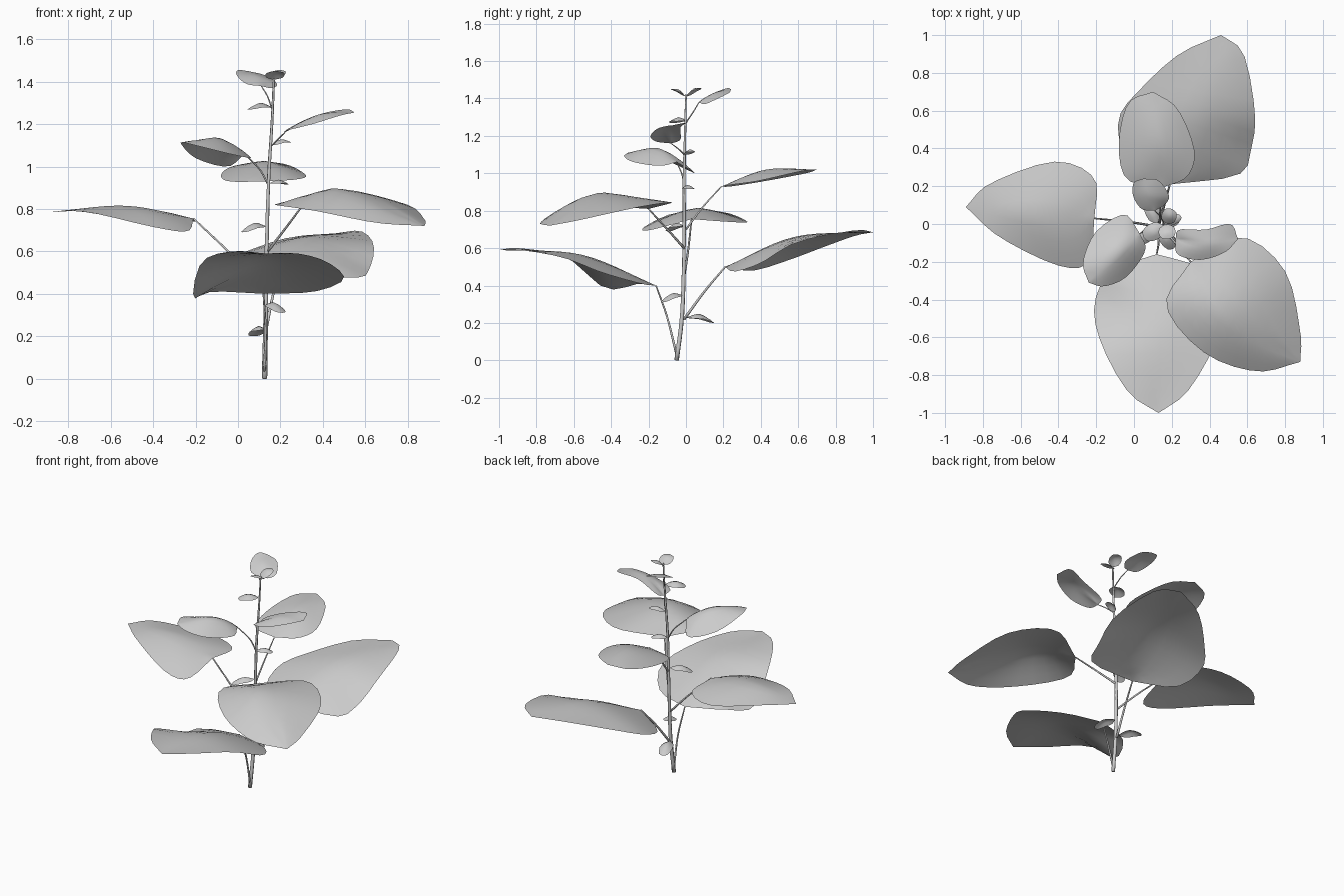
import bpy, bmesh, math
from mathutils import Vector

cube = bpy.data.objects.get("Cube")
if cube:
    bpy.data.objects.remove(cube, do_unlink=True)

grey = bpy.data.materials.new("plain_grey")
grey.use_nodes = True
grey.diffuse_color = (.6, .6, .6, 1)
grey.node_tree.nodes["Principled BSDF"].inputs["Base Color"].default_value = grey.diffuse_color


def spline(points, t):
    """Catmull-Rom position at t along a list of points."""
    p = [Vector(q) for q in points]
    p = [2 * p[0] - p[1]] + p + [2 * p[-1] - p[-2]]
    u = t * (len(points) - 1)
    i = min(int(u), len(points) - 2)
    u -= i
    a, b, c, d = p[i:i + 4]
    return (2 * b + (c - a) * u + (2 * a - 5 * b + 4 * c - d) * u * u
            + (3 * b - a - 3 * c + d) * u ** 3) / 2


def finish(name, bm):
    mesh = bpy.data.meshes.new(name)
    bm.to_mesh(mesh)
    bm.free()
    mesh.materials.append(grey)
    for face in mesh.polygons:
        face.use_smooth = True
    obj = bpy.data.objects.new(name, mesh)
    bpy.context.collection.objects.link(obj)


def tube(name, path, r_start, r_end, steps=12, sides=6):
    """Tapered round stalk along a path, closed at both ends."""
    bm = bmesh.new()
    rings = []
    for k in range(steps + 1):
        t = k / steps
        centre = spline(path, t)
        along = spline(path, min(t + .02, 1)) - spline(path, max(t - .02, 0))
        turn = along.to_track_quat('Z', 'Y')
        r = r_start + (r_end - r_start) * t
        ring = []
        for s in range(sides):
            a = math.tau * s / sides
            ring.append(bm.verts.new(centre + turn @ Vector((r * math.cos(a), r * math.sin(a), 0))))
        rings.append(ring)
    for low, high in zip(rings, rings[1:]):
        for s in range(sides):
            n = (s + 1) % sides
            bm.faces.new((low[s], low[n], high[n], high[s]))
    bm.faces.new(rings[0][::-1])
    bm.faces.new(rings[-1])
    finish(name, bm)


def blade(name, base, mid, tip, left, right, rows=14, cols=4):
    """Leaf surface stretched from a midrib to a left and a right edge."""
    rib, edges = (base, mid, tip), ((base, *left, tip), (base, *right, tip))
    bm = bmesh.new()
    grid = []
    for k in range(rows + 1):
        t = k / rows
        centre = spline(rib, t)
        row = []
        for c in range(-cols, cols + 1):
            s = abs(c) / cols
            reach = spline(edges[c > 0], t) - centre
            row.append(bm.verts.new(centre + Vector((reach.x * s, reach.y * s, reach.z * s ** 1.4))))
        grid.append(row)
    for a, b in zip(grid, grid[1:]):
        for c in range(2 * cols):
            bm.faces.new((a[c], a[c + 1], b[c + 1], b[c]))
    bmesh.ops.remove_doubles(bm, verts=bm.verts, dist=.0005)
    bmesh.ops.recalc_face_normals(bm, faces=bm.faces)
    if sum(f.normal.z * f.calc_area() for f in bm.faces) < 0:
        bmesh.ops.reverse_faces(bm, faces=bm.faces)
    finish(name, bm)


def leaf(name, stalk, base, mid, tip, left, right, r=.007):
    tube(name + "_stalk", (*stalk, base), r, r * .6, steps=8)
    blade(name, base, mid, tip, left, right)


def leaflet(name, base, tip, width):
    """Small oval leaf, arched along its length."""
    base, tip = Vector(base), Vector(tip)
    along = tip - base
    side = along.cross(Vector((0, 0, 1))).normalized() * width / 2
    lift = Vector((0, 0, along.length * .2))

    def edge(sign):
        return [base + along * t + side * sign * w + lift * h
                for t, w, h in ((.2, .8, 0), (.55, 1, .2), (.9, .7, 0))]
    blade(name, base, base + along / 2 + lift, tip, edge(-1), edge(1), rows=8, cols=2)


# Main stem
tube("stem", [(.125, -.05, 0), (.13, -.02, .25), (.135, -.01, .6),
              (.145, -.01, .95), (.16, -.005, 1.2), (.17, 0, 1.42)], .013, .005, steps=20)

# Large lower leaves
leaf("front_leaf", [(.125, -.05, .03), (.13, -.1, .23)],
     (.12, -.16, .4), (.14, -.56, .565), (.13, -1, .59),
     [(-.12, -.25, .41), (-.21, -.43, .385), (-.17, -.64, .55), (-.03, -.89, .6)],
     [(.36, -.24, .41), (.5, -.45, .47), (.42, -.66, .55), (.28, -.89, .59)])
leaf("back_leaf", [(.13, -.01, .22), (.16, .1, .37)],
     (.19, .21, .5), (.33, .58, .66), (.46, 1, .685),
     [(.55, .26, .475), (.62, .4, .52), (.64, .59, .63), (.58, .9, .695)],
     [(-.04, .36, .48), (-.08, .56, .54), (.04, .72, .6), (.24, .9, .665)], .008)
leaf("front_left_leaf", [(.14, -.01, .6), (.21, -.09, .69)],
     (.3, -.2, .81), (.48, -.47, .895), (.88, -.73, .72),
     [(.57, -.07, .845), (.8, -.25, .82), (.88, -.57, .75)],
     [(.17, -.43, .82), (.37, -.68, .79), (.65, -.78, .735)])
leaf("right_leaf", [(.13, -.015, .42), (-.02, .01, .575)],
     (-.21, .03, .755), (-.53, .06, .815), (-.89, .09, .785),
     [(-.21, .24, .74), (-.42, .33, .74), (-.76, .215, .79)],
     [(-.24, -.2, .695), (-.4, -.22, .715), (-.71, -.07, .785)])

# Middle and upper leaves
leaf("back_middle_leaf", [(.135, 0, .7), (.14, .09, .82)],
     (.14, .19, .93), (.13, .43, 1.02), (.1, .7, 1.02),
     [(.28, .25, .94), (.32, .39, .96), (.23, .61, 1.01)],
     [(-.04, .24, .93), (-.08, .43, .96), (-.03, .64, 1)], .006)
leaf("front_right_leaf", [(.14, -.01, .92), (.1, -.02, .99)],
     (.03, -.05, 1.06), (-.09, -.15, 1.135), (-.24, -.31, 1.11),
     [(-.05, .05, 1), (-.2, -.04, 1.04), (-.27, -.2, 1.11)],
     [(.06, -.14, 1.04), (-.04, -.28, 1.06), (-.16, -.33, 1.09)], .005)
leaf("left_upper_leaf", [(.16, -.01, 1.1), (.19, -.04, 1.13)],
     (.22, -.08, 1.16), (.38, -.1, 1.245), (.55, -.08, 1.255),
     [(.24, -.03, 1.18), (.38, -.03, 1.245), (.51, 0, 1.27)],
     [(.23, -.16, 1.17), (.35, -.19, 1.2), (.48, -.15, 1.24)], .004)
leaf("back_upper_leaf", [(.16, 0, 1.27), (.14, .04, 1.33)],
     (.11, .07, 1.38), (.08, .15, 1.43), (.05, .24, 1.45),
     [(.16, .1, 1.37), (.185, .15, 1.39), (.13, .23, 1.43)],
     [(.04, .08, 1.39), (-.005, .15, 1.43), (0, .22, 1.455)], .004)

# Small leaflets at the nodes and the growing tip
for name, base, tip, width in (
        ("low_back", (.12, 0, .23), (.07, .15, .2), .08),
        ("low_front", (.135, -.02, .35), (.21, -.13, .31), .08),
        ("middle_right", (.13, -.01, .72), (.02, -.1, .69), .07),
        ("middle_left", (.145, -.01, .92), (.24, .03, .915), .06),
        ("upper_left", (.155, 0, 1.1), (.25, .04, 1.115), .05),
        ("upper_right", (.16, -.01, 1.28), (.05, -.07, 1.27), .09),
        ("tip_front", (.17, 0, 1.41), (.18, -.08, 1.45), .09),
        ("tip_back", (.17, 0, 1.41), (.2, .08, 1.455), .08)):
    leaflet(name + "_leaflet", base, tip, width)
